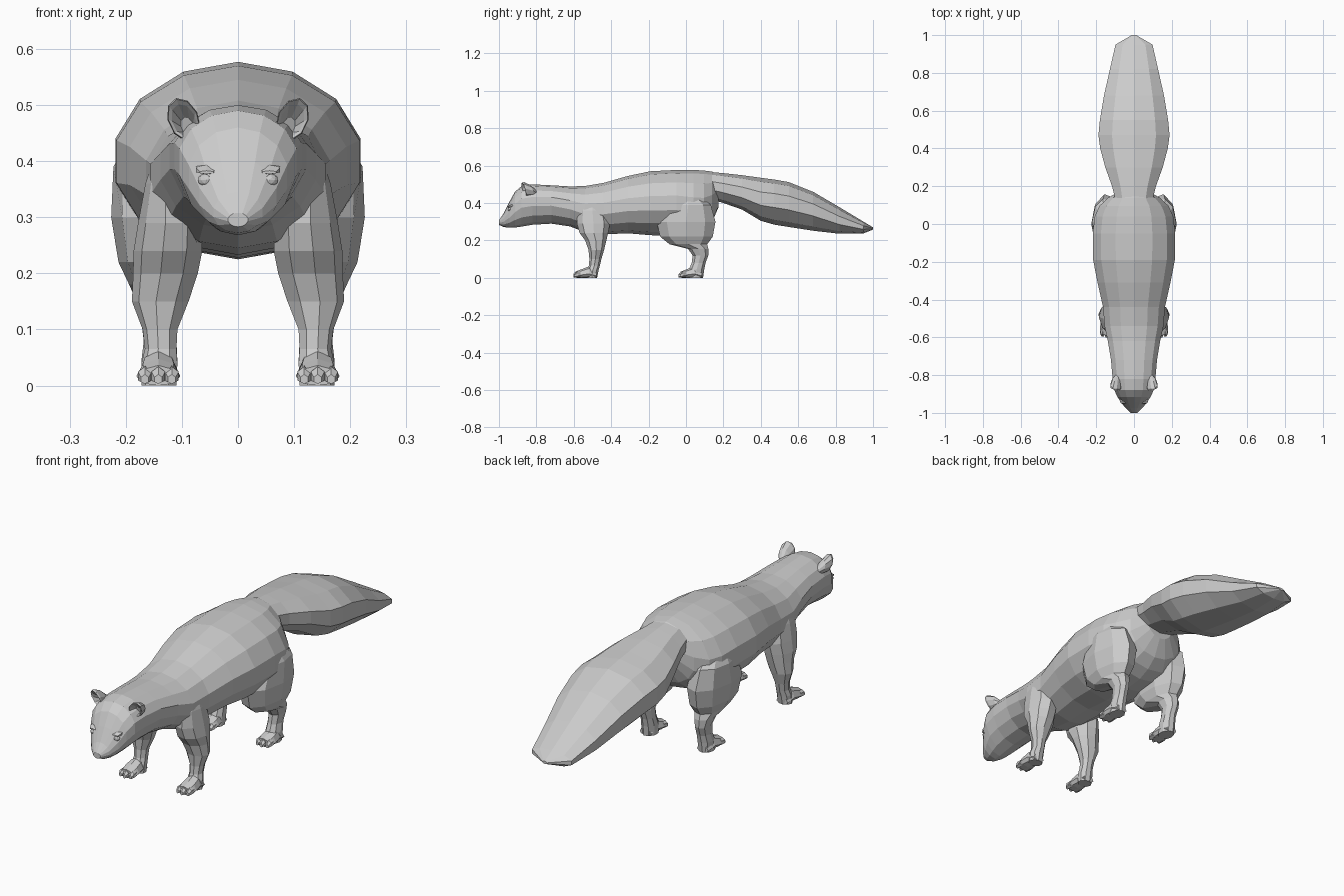
import bpy, bmesh
from math import cos, sin, pi
from mathutils import Vector

if "Cube" in bpy.data.objects:
    bpy.data.objects.remove(bpy.data.objects["Cube"])


def finish(name, bm, mirror):
    bmesh.ops.remove_doubles(bm, verts=bm.verts, dist=0.0005)
    bmesh.ops.recalc_face_normals(bm, faces=bm.faces)
    me = bpy.data.meshes.new(name)
    bm.to_mesh(me)
    bm.free()
    ob = bpy.data.objects.new(name, me)
    bpy.context.collection.objects.link(ob)
    if mirror:
        ob.modifiers.new("Mirror", 'MIRROR').use_mirror_merge = False
    return ob


def loft(name, rings, mirror=False):
    """Skin equal-length rings of points and cap both ends."""
    bm = bmesh.new()
    vs = [[bm.verts.new(p) for p in r] for r in rings]
    n = len(vs[0])
    for a, b in zip(vs, vs[1:]):
        for i in range(n):
            j = (i + 1) % n
            bm.faces.new((a[i], a[j], b[j], b[i]))
    bm.faces.new(vs[0])
    bm.faces.new(vs[-1])
    return finish(name, bm, mirror)


def section(y, hw, top, bot, f=0.55, n=14, x=0.0):
    """Upright ring across y; f is the height fraction of the widest point."""
    mid = bot + (top - bot) * f
    pts = []
    for i in range(n):
        a = 2 * pi * i / n + pi / 2
        s = sin(a)
        pts.append(Vector((x + hw * cos(a), y, mid + s * ((top - mid) if s > 0 else (mid - bot)))))
    return pts


def slab(z, x0, x1, y0, y1, n=9):
    """Flat ring across z, used for legs."""
    cx, cy = (x0 + x1) / 2, (y0 + y1) / 2
    return [Vector((cx + (x1 - x0) / 2 * cos(2 * pi * i / n),
                    cy + (y1 - y0) / 2 * sin(2 * pi * i / n), z)) for i in range(n)]


def ball(name, loc, size, mirror=True, subdiv=1):
    bm = bmesh.new()
    bmesh.ops.create_icosphere(bm, subdivisions=subdiv, radius=1)
    for v in bm.verts:
        v.co = Vector(loc) + Vector(c * s for c, s in zip(v.co, size))
    return finish(name, bm, mirror)


def fuse(base, parts):
    """Union the parts into the base so no hidden inner surfaces remain."""
    for p in parts:
        m = base.modifiers.new("Union", 'BOOLEAN')
        m.operation, m.solver, m.object = 'UNION', 'EXACT', p
    dg = bpy.context.evaluated_depsgraph_get()
    me = bpy.data.meshes.new_from_object(base.evaluated_get(dg))
    base.modifiers.clear()
    base.data = me
    for p in parts:
        bpy.data.objects.remove(p)


# Head, neck and trunk in one skin: y, half width, top, bottom, widest fraction
trunk = [
    (-1.0, .018, .308, .283, .5), (-.975, .045, .345, .272, .5), (-.945, .070, .405, .268, .5),
    (-.915, .090, .460, .269, .55), (-.88, .107, .490, .274, .6), (-.82, .116, .500, .284, .6),
    (-.72, .125, .495, .290, .6), (-.62, .142, .489, .275, .55), (-.54, .160, .491, .245, .5),
    (-.44, .168, .508, .233, .5), (-.31, .198, .545, .238, .5), (-.19, .222, .570, .228, .5),
    (-.05, .224, .577, .225, .5), (.04, .213, .577, .235, .45), (.095, .188, .574, .260, .4),
    (.14, .140, .568, .300, .4), (.175, .07, .55, .38, .4)]
body = loft("body", [section(*t) for t in trunk])

# Bushy tail, keeled below
tail = loft("tail", [section(*t, n=10) for t in [
    (.02, .085, .569, .46, .5), (.12, .102, .567, .425, .5), (.20, .122, .560, .400, .5),
    (.30, .160, .549, .365, .5), (.40, .188, .535, .305, .52), (.47, .198, .526, .285, .55),
    (.55, .190, .512, .272, .55), (.68, .167, .460, .252, .55), (.82, .134, .378, .236, .5),
    (.95, .103, .300, .238, .5), (1.0, .012, .270, .258, .5)]])

# Hind legs with broad haunches
hind = loft("hind_leg", [slab(*r) for r in [
    (.45, .12, .19, -.06, .06), (.39, .08, .222, -.11, .135), (.30, .06, .226, -.16, .160),
    (.22, .07, .213, -.14, .145), (.18, .085, .194, -.09, .115), (.155, .10, .183, .01, .120),
    (.12, .108, .173, .035, .120), (.08, .108, .168, .030, .105), (.045, .106, .172, .015, .098),
    (.0, .108, .172, .01, .092)]], True)

# Front legs with shoulders
front = loft("front_leg", [slab(*r) for r in [
    (.42, .09, .145, -.56, -.44), (.36, .08, .165, -.58, -.42), (.29, .06, .178, -.585, -.405),
    (.24, .06, .186, -.57, -.415), (.20, .068, .187, -.54, -.425), (.15, .085, .189, -.522, -.437),
    (.10, .106, .170, -.517, -.452), (.065, .108, .166, -.520, -.460), (.04, .106, .172, -.53, -.467),
    (.0, .108, .172, -.53, -.475)]], True)
fuse(body, [tail, hind, front])

# Paws and toes, same shape front and back
for label, heel in (("front", -.478), ("hind", .085)):
    loft(label + "_paw", [section(heel + dy, hw, top, 0, .35, 8, .142) for dy, hw, top in [
        (0, .028, .03), (-.04, .034, .062), (-.075, .039, .048), (-.108, .036, .036)]], True)
    for k, (x, dy) in enumerate([(.118, -.105), (.142, -.112), (.166, -.105)]):
        loft(f"{label}_toe_{k + 1}", [section(heel + dy + d, w, t, .003, .4, 6, x) for d, w, t in [
            (.02, .013, .036), (0, .014, .034), (-.012, .008, .02)]], True)


# Cupped ears: rear root, rim, then the hollow inside
def ear_ring(y, r, cx, cz, n=9):
    return [Vector((cx + .85 * r * cos(2 * pi * i / n) + .25 * r * sin(2 * pi * i / n),
                    y + .25 * r * cos(2 * pi * i / n) - .3 * r * sin(2 * pi * i / n),
                    cz + 1.15 * r * sin(2 * pi * i / n))) for i in range(n)]


loft("ear", [ear_ring(*r) for r in [
    (-.80, .012, .085, .455), (-.825, .026, .093, .467), (-.858, .034, .097, .474),
    (-.868, .032, .097, .474), (-.862, .026, .096, .472), (-.838, .014, .090, .462)]], True)

# Eyes under thin brows, and the nose
ball("eye", (.056, -.940, .366), (.016, .013, .012), subdiv=2)
loft("brow", [section(y, hw, t, b, .5, 6, .056) for y, hw, t, b in [
    (-.951, .014, .383, .377), (-.938, .022, .393, .376), (-.90, .022, .400, .376)]], True)
ball("nose", (0, -.986, .293), (.021, .014, .013), mirror=False)
